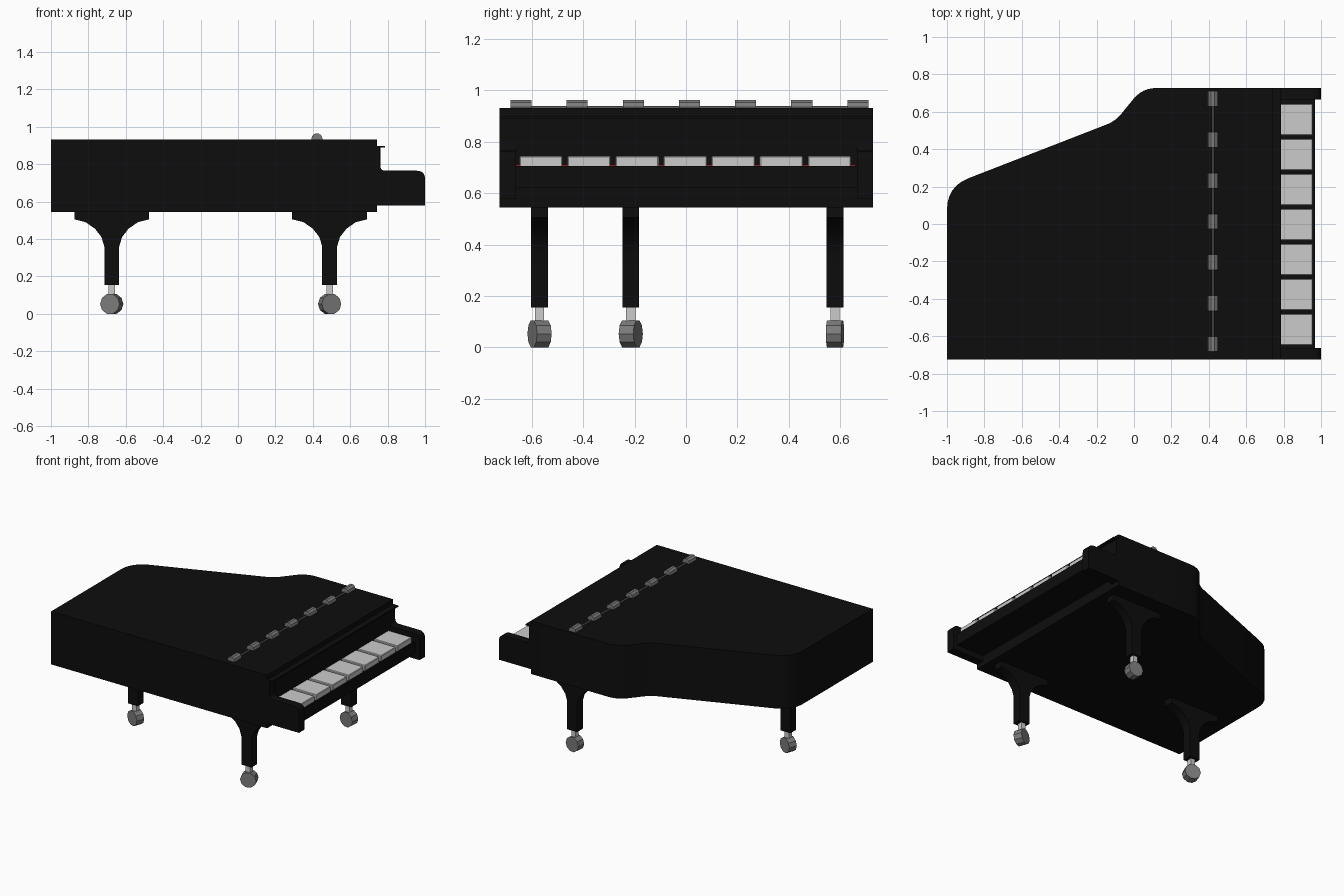
import bpy, bmesh, math
from mathutils import Vector, Matrix

if "Cube" in bpy.data.objects:
    bpy.data.objects.remove(bpy.data.objects["Cube"])


def material(name, r, g, b):
    m = bpy.data.materials.new(name)
    m.diffuse_color = (r, g, b, 1)
    m.use_nodes = True
    m.node_tree.nodes["Principled BSDF"].inputs["Base Color"].default_value = m.diffuse_color
    return m


BLACK = material("black_lacquer", 0.004, 0.004, 0.004)
METAL = material("dark_metal", 0.2, 0.2, 0.2)
RED = material("red_felt", 0.35, 0.01, 0.01)


def finish(name, bm, mat=None, smooth=False):
    bmesh.ops.recalc_face_normals(bm, faces=bm.faces)
    me = bpy.data.meshes.new(name)
    bm.to_mesh(me)
    bm.free()
    ob = bpy.data.objects.new(name, me)
    bpy.context.collection.objects.link(ob)
    if mat:
        me.materials.append(mat)
    if smooth:
        bpy.ops.object.select_all(action='DESELECT')
        ob.select_set(True)
        bpy.context.view_layer.objects.active = ob
        bpy.ops.object.shade_smooth_by_angle(angle=math.radians(30))
    return ob


def box(name, x, y, z, mat=None, bevel=0):
    bm = bmesh.new()
    bmesh.ops.create_cube(bm, size=1)
    for v in bm.verts:
        v.co = [lo + (c + 0.5) * (hi - lo) for c, (lo, hi) in zip(v.co, (x, y, z))]
    if bevel:
        bmesh.ops.bevel(bm, geom=bm.edges[:], offset=bevel, segments=1, affect='EDGES')
    return finish(name, bm, mat)


def rounded(corners, steps=6):
    """Corners are (u, v, tangent length); a length of 0 stays sharp."""
    pts, n = [], len(corners)
    for i, (u, v, r) in enumerate(corners):
        c = Vector((u, v))
        if not r:
            pts.append(c)
            continue
        a = c + (Vector(corners[i - 1][:2]) - c).normalized() * r
        b = c + (Vector(corners[(i + 1) % n][:2]) - c).normalized() * r
        for k in range(steps + 1):
            t = k / steps
            pts.append(a * (1 - t) ** 2 + c * 2 * t * (1 - t) + b * t * t)
    return pts


def prism(name, pts, axis, lo, hi, mat, smooth=True):
    bm = bmesh.new()
    place = (lambda p, h: (p[0], p[1], h)) if axis == 'Z' else (lambda p, h: (p[0], h, p[1]))
    face = bm.faces.new([bm.verts.new(place(p, lo)) for p in pts])
    ext = bmesh.ops.extrude_face_region(bm, geom=[face])
    top = [v for v in ext['geom'] if isinstance(v, bmesh.types.BMVert)]
    bmesh.ops.translate(bm, verts=top, vec=Vector(place((0, 0), hi - lo)))
    return finish(name, bm, mat, smooth)


def cylinder(name, centre, radius, length, sides, mat, turn=0):
    """Cylinder along y, optionally swivelled about z."""
    bm = bmesh.new()
    m = (Matrix.Translation(centre) @ Matrix.Rotation(turn, 4, 'Z')
         @ Matrix.Rotation(math.pi / 2, 4, 'X') @ Matrix.Rotation(math.pi / sides, 4, 'Z'))
    bmesh.ops.create_cone(bm, cap_ends=True, segments=sides, radius1=radius,
                          radius2=radius, depth=length, matrix=m)
    return finish(name, bm, mat)


# Wing-shaped case and lid
outline = rounded([(-1, -0.725, 0), (0.743, -0.725, 0), (0.743, 0.727, 0),
                   (0.045, 0.727, 0.075), (-0.1, 0.55, 0.05), (-1, 0.2, 0.125)])
prism("case", outline, 'Z', 0.545, 0.9, BLACK)
prism("lid", outline, 'Z', 0.9, 0.932, BLACK)

# Arms at both ends of the keyboard
arm = rounded([(0.743, 0.58, 0), (1, 0.58, 0), (1, 0.765, 0.045),
               (0.76, 0.765, 0.03), (0.76, 0.888, 0), (0.743, 0.888, 0)])
prism("left_arm", arm, 'Y', -0.725, -0.662, BLACK)
prism("right_arm", arm, 'Y', 0.665, 0.727, BLACK)

# Keyboard
box("key_bed", (0.743, 0.955), (-0.662, 0.665), (0.62, 0.7), BLACK)
box("key_slip", (0.955, 0.967), (-0.662, 0.665), (0.62, 0.706), BLACK)
box("fallboard", (0.743, 0.762), (-0.662, 0.665), (0.7, 0.888), BLACK)
box("fallboard_lip", (0.743, 0.785), (-0.725, 0.727), (0.888, 0.898), BLACK)
box("felt_strip", (0.762, 0.775), (-0.662, 0.66), (0.7, 0.712), RED)
for i in range(7):
    y = -0.564 + i * 0.187
    box(f"key_{i + 1}", (0.764, 0.955), (y - 0.084, y + 0.084), (0.7, 0.744), bevel=0.004)

# Lid hinge
cylinder("hinge_rod", (0.422, 0.01, 0.933), 0.006, 1.38, 8, METAL)
for i in range(7):
    cylinder(f"hinge_knuckle_{i + 1}", (0.422, -0.642 + i * 0.2185, 0.935),
             0.03, 0.082, 10, METAL)

# Legs with flared brackets and swivelling casters
half = [(0.2, 0.546), (0.2, 0.505), (0.14, 0.49), (0.09, 0.455),
        (0.055, 0.41), (0.04, 0.36), (0.04, 0.155)]
profile = half + [(-u, v) for u, v in reversed(half)]
legs = [("front", 0.49, -0.57, 20), ("back", 0.49, 0.58, -6), ("tail", -0.675, -0.215, -20)]
for name, x, y, deg in legs:
    prism(f"{name}_leg", [(x + u, v) for u, v in profile], 'Y', y - 0.033, y + 0.033, BLACK)
    box(f"{name}_caster_stem", (x - 0.017, x + 0.017), (y - 0.018, y + 0.018), (0.08, 0.156))
    cylinder(f"{name}_caster_wheel", (x, y, 0.0525), 0.0552, 0.06, 10, METAL,
             math.radians(deg))
    bpy.data.objects[f"{name}_caster_wheel"].location.z = 0
